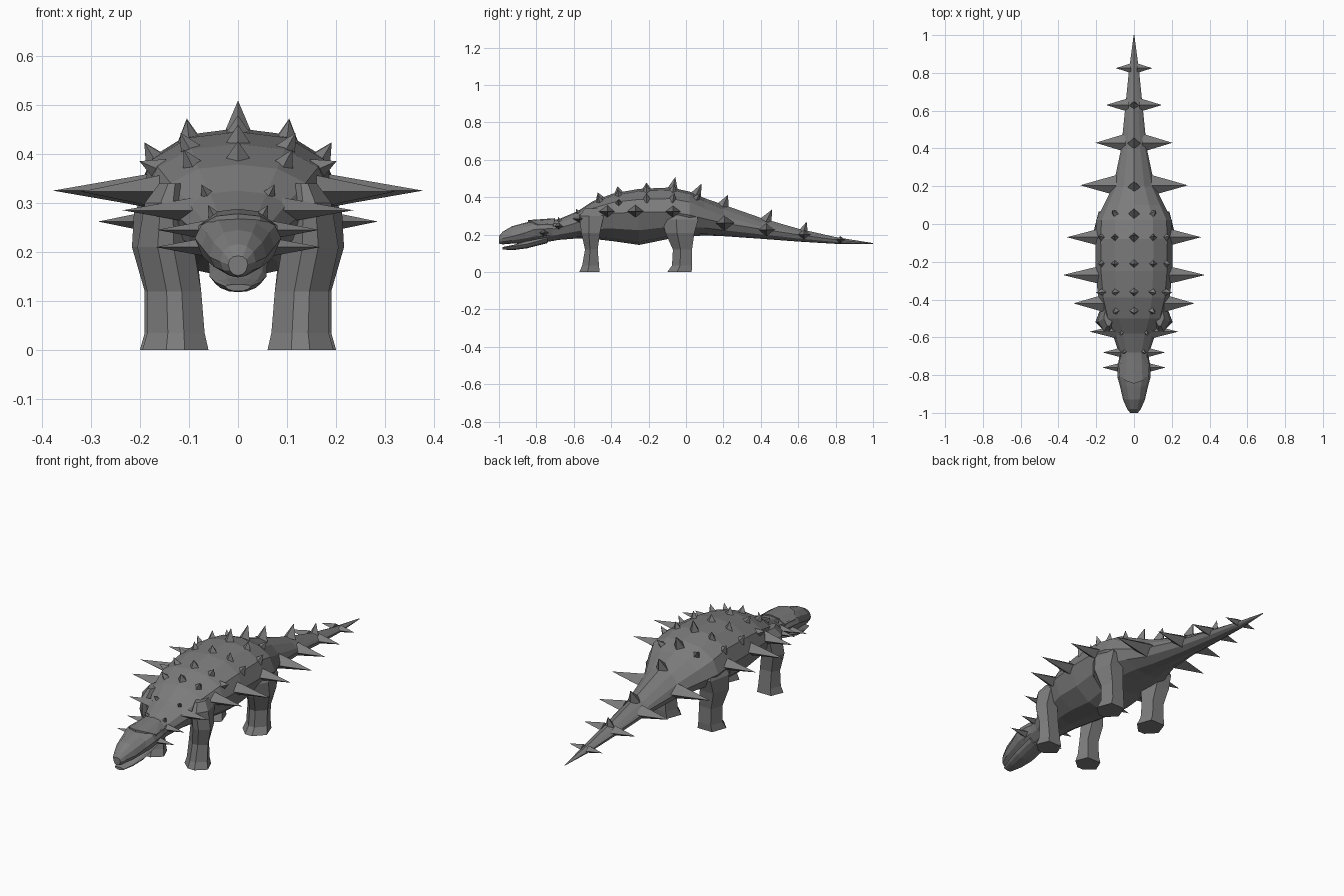
import bpy, bmesh
from mathutils import Vector
from mathutils.bvhtree import BVHTree

if "Cube" in bpy.data.objects:
    bpy.data.objects.remove(bpy.data.objects["Cube"])

hide = bpy.data.materials.new("grey_hide")
hide.diffuse_color = (0.2, 0.2, 0.2, 1)
hide.use_nodes = True
hide.node_tree.nodes["Principled BSDF"].inputs["Base Color"].default_value = hide.diffuse_color


def finish(bm, name, mirror=False):
    bmesh.ops.recalc_face_normals(bm, faces=bm.faces)
    me = bpy.data.meshes.new(name)
    bm.to_mesh(me)
    bm.free()
    me.materials.append(hide)
    ob = bpy.data.objects.new(name, me)
    bpy.context.collection.objects.link(ob)
    if mirror:
        ob.modifiers.new("mirror", 'MIRROR').use_mirror_merge = False
    return ob


def loft(bm, rings):
    loops = [[bm.verts.new(p) for p in r] for r in rings]
    n = len(loops[0])
    for a, b in zip(loops, loops[1:]):
        for i in range(n):
            j = (i + 1) % n
            bm.faces.new((a[i], a[j], b[j], b[i]))
    bm.faces.new(loops[0])
    bm.faces.new(loops[-1][::-1])


def section(y, w, bottom, side, top):
    # rounded over the trunk, turning to a ridged roof along the tail
    t = min(1, max(0, (y - 0.05) / 0.3))
    half = [(0, 1), (.5, .9 - .3 * t), (.86, .55 - .33 * t), (1, 0),
            (.82, -.55), (.42, -.9), (0, -1)]
    full = half + [(-x, z) for x, z in half[-2:0:-1]]
    return [(x * w, y, side + z * ((top - side) if z > 0 else (side - bottom)))
            for x, z in full]


def spike(bm, base, tip, ry, rx):
    # four-sided pyramid; ry is half size along the body, rx across it
    base, tip = Vector(base), Vector(tip)
    d = (tip - base).normalized()
    v = d.cross(Vector((0, 1, 0))).normalized()
    u = v.cross(d)
    ring = [bm.verts.new(base + u * a * ry + v * b * rx)
            for a, b in ((1, 0), (0, 1), (-1, 0), (0, -1))]
    top = bm.verts.new(tip)
    bm.faces.new(ring)
    for i in range(4):
        bm.faces.new((ring[i], ring[(i + 1) % 4], top))


# trunk and tail: y, half width, bottom, side height, top
trunk = [(-.78, .075, .155, .22, .275), (-.68, .08, .172, .235, .283),
         (-.58, .115, .18, .265, .325), (-.5, .16, .178, .295, .378),
         (-.39, .19, .165, .315, .42), (-.25, .203, .145, .32, .445),
         (-.08, .205, .18, .32, .452), (.02, .2, .19, .305, .43),
         (.1, .16, .196, .285, .395), (.2, .11, .192, .262, .36),
         (.4, .068, .178, .23, .29), (.6, .048, .163, .2, .232),
         (.8, .028, .151, .173, .187), (1.0, .002, .15, .152, .155)]
bm = bmesh.new()
loft(bm, [section(*s) for s in trunk])
bmesh.ops.recalc_face_normals(bm, faces=bm.faces)
skin = BVHTree.FromBMesh(bm)
finish(bm, "body_and_tail")

# head: upper skull and lower jaw with an open mouth
bm = bmesh.new()
loft(bm, [section(*s) for s in (
    (-1.0, .02, .152, .175, .192), (-.98, .036, .148, .18, .216),
    (-.93, .058, .152, .19, .245), (-.86, .074, .155, .21, .264),
    (-.81, .088, .16, .228, .275), (-.74, .085, .17, .232, .281),
    (-.67, .07, .18, .235, .278))])
finish(bm, "skull")
bm = bmesh.new()
loft(bm, [section(*s) for s in (
    (-.98, .026, .12, .13, .134), (-.92, .045, .118, .138, .146),
    (-.85, .058, .127, .15, .17), (-.74, .06, .155, .18, .195))])
finish(bm, "lower_jaw")

# brow plate with a pointed front edge
bm = bmesh.new()
for x, y, z in ((0, -.845, .278), (.045, -.83, .273), (.08, -.79, .254),
                (.075, -.71, .255), (.04, -.7, .283), (0, -.7, .288)):
    for s in (-1, 1):
        for dz in (0, -.014):
            bm.verts.new((x * s, y, z + dz))
bmesh.ops.remove_doubles(bm, verts=bm.verts, dist=1e-5)
bmesh.ops.convex_hull(bm, input=bm.verts)
finish(bm, "brow_plate")

# legs: z, inner x, outer x, front y, back y
leg_shape = [(-.28, -1), (.28, -1), (1, -.2), (.6, 1), (-.6, 1), (-1, -.2)]
legs = {
    "front_legs": [(0, .06, .195, -.57, -.462), (.035, .068, .185, -.555, -.465),
                   (.12, .075, .185, -.54, -.472), (.21, .09, .205, -.56, -.46),
                   (.3, .1, .19, -.57, -.44), (.34, .11, .16, -.54, -.44)],
    "hind_legs": [(0, .06, .2, -.1, .03), (.035, .07, .19, -.075, .033),
                  (.12, .075, .19, -.07, .032), (.21, .085, .216, -.11, .045),
                  (.28, .09, .212, -.13, .065), (.36, .11, .17, -.09, .03)]}
for name, rows in legs.items():
    bm = bmesh.new()
    loft(bm, [[((a + b) / 2 + u * (b - a) / 2, (c + d) / 2 + v * (d - c) / 2, z)
               for u, v in leg_shape] for z, a, b, c, d in rows])
    finish(bm, name, True)

# long spikes along both flanks: y, base x, tip x, z, size
bm = bmesh.new()
for y, bx, tx, z, r in (
        (-.76, .06, .168, .21, .028), (-.68, .06, .165, .245, .028),
        (-.57, .09, .235, .285, .036), (-.42, .16, .32, .323, .046),
        (-.27, .17, .377, .325, .05), (-.07, .18, .355, .323, .046),
        (.205, .08, .285, .262, .058), (.43, .045, .203, .226, .048),
        (.63, .03, .148, .2, .036), (.825, .015, .096, .173, .026)):
    spike(bm, (bx, y, z), (tx, y, z), r, r * .72)
finish(bm, "flank_spikes", True)


def stud(bm, x, y, height, r, lean=0):
    # spike standing on the back along the surface normal
    p, n, _, _ = skin.ray_cast(Vector((x, y, 2)), Vector((0, 0, -1)))
    if x == 0:
        n = Vector((0, n.y, n.z)).normalized()
    spike(bm, p - n * .012, p + n * height + Vector((0, lean, 0)), r, r)


# short studs in rows on both sides of the back
bm = bmesh.new()
for x, y in ((.05, -.675), (.065, -.575), (.095, -.46), (.1, -.36), (.1, -.21),
             (.1, -.07), (.1, .055), (.168, -.36), (.172, -.21), (.172, -.07)):
    size = .7 if y < -.5 else 1
    stud(bm, x, y, .036 * size, .025 * size)
finish(bm, "back_studs", True)

# central row, growing taller over the hips and tail
bm = bmesh.new()
for y, h, r, lean in ((-.46, .035, .03, 0), (-.36, .035, .03, 0), (-.21, .032, .03, 0),
                      (-.07, .06, .03, 0), (.055, .065, .033, 0), (.2, .058, .034, .005),
                      (.43, .055, .034, .015), (.63, .045, .026, .005)):
    stud(bm, 0, y, h, r, lean)
finish(bm, "ridge_spikes")
